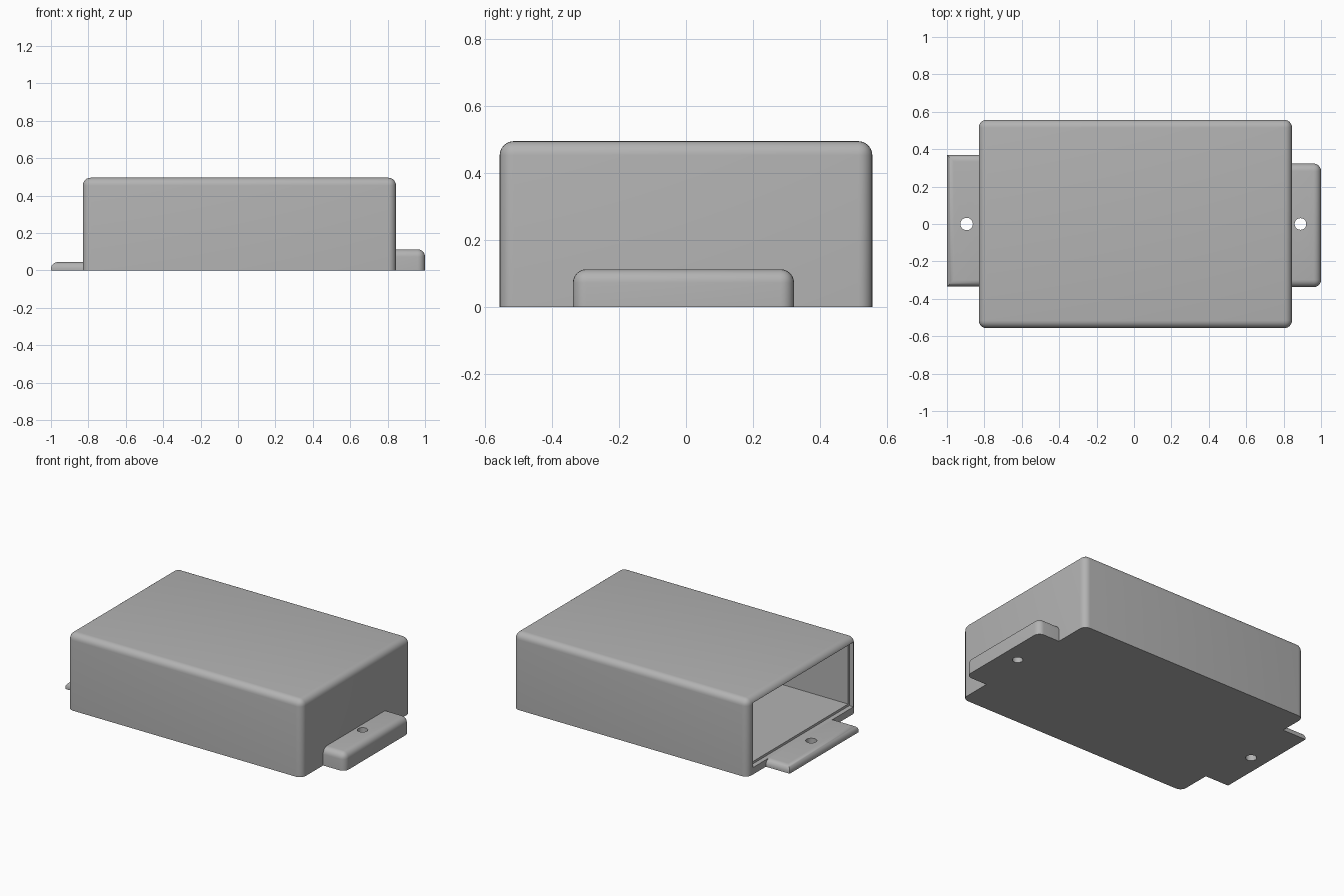
import bpy, bmesh
from mathutils import Vector

if "Cube" in bpy.data.objects:
    bpy.data.objects.remove(bpy.data.objects["Cube"])

grey = bpy.data.materials.new("plain grey")
grey.diffuse_color = (0.45, 0.45, 0.45, 1)
grey.use_nodes = True
grey.node_tree.nodes["Principled BSDF"].inputs["Base Color"].default_value = grey.diffuse_color


def block(name, lo, hi, radius=0.0, keep_sharp=lambda mid, axis: False):
    """Box between two corners; rounds every edge the rule does not keep sharp."""
    lo, hi = Vector(lo), Vector(hi)
    bm = bmesh.new()
    bmesh.ops.create_cube(bm, size=1)
    for v in bm.verts:
        v.co = Vector([(lo[i] + hi[i]) / 2 + v.co[i] * (hi[i] - lo[i]) for i in range(3)])
    if radius:
        edges = []
        for e in bm.edges:
            mid = (e.verts[0].co + e.verts[1].co) / 2
            d = e.verts[1].co - e.verts[0].co
            axis = max(range(3), key=lambda i: abs(d[i]))
            if not keep_sharp(mid, axis):
                edges.append(e)
        bmesh.ops.bevel(bm, geom=edges, offset=radius, segments=6,
                        profile=0.5, affect='EDGES', clamp_overlap=True)
    return finish(name, bm)


def finish(name, bm):
    bmesh.ops.recalc_face_normals(bm, faces=bm.faces)
    mesh = bpy.data.meshes.new(name)
    bm.to_mesh(mesh)
    bm.free()
    mesh.materials.append(grey)
    ob = bpy.data.objects.new(name, mesh)
    bpy.context.collection.objects.link(ob)
    return ob


def drill(name, x, radius):
    """Upright cylinder used as a screw hole cutter."""
    bm = bmesh.new()
    bmesh.ops.create_cone(bm, cap_ends=True, segments=40,
                          radius1=radius, radius2=radius, depth=0.6)
    bmesh.ops.translate(bm, verts=bm.verts, vec=(x, 0, 0))
    return finish(name, bm)


def cut(target, cutter):
    """Subtract the cutter, apply the result and remove the cutter."""
    mod = target.modifiers.new("cut", 'BOOLEAN')
    mod.operation = 'DIFFERENCE'
    mod.solver = 'EXACT'
    mod.object = cutter
    bpy.ops.object.select_all(action='DESELECT')
    bpy.context.view_layer.objects.active = target
    target.select_set(True)
    bpy.ops.object.modifier_apply(modifier=mod.name)
    bpy.data.objects.remove(cutter)


# Housing: rounded everywhere except around the flat underside
housing = block("housing", (-0.83, -0.557, 0), (0.845, 0.557, 0.496), 0.042,
                lambda m, axis: m.z < 0.01)
# Cavity open at the left end, with a shallow rebate around its mouth
cut(housing, block("cavity", (-0.815, -0.512, 0.06), (0.80, 0.512, 0.455)))
cut(housing, block("mouth_rebate", (-0.9, -0.525, 0.045), (-0.80, 0.50, 0.462)))

# Thin left tab: upper edges rounded, upright corners square
left_tab = block("left_tab", (-1, -0.335, 0), (-0.83, 0.37, 0.045), 0.036,
                 lambda m, axis: m.z < 0.04 or m.x > -0.84)
cut(left_tab, drill("left_hole", -0.895, 0.033))

# Thick right tab: upper edges and outer upright corners rounded
right_tab = block("right_tab", (0.845, -0.338, 0), (1, 0.323, 0.113), 0.04,
                  lambda m, axis: m.z < 0.01 or m.x < 0.85)
cut(right_tab, drill("right_hole", 0.89, 0.031))

# Smooth rounds, crisp corners
bpy.ops.object.select_all(action='DESELECT')
for ob in (housing, left_tab, right_tab):
    ob.select_set(True)
bpy.context.view_layer.objects.active = housing
bpy.ops.object.shade_smooth_by_angle(angle=0.6)
